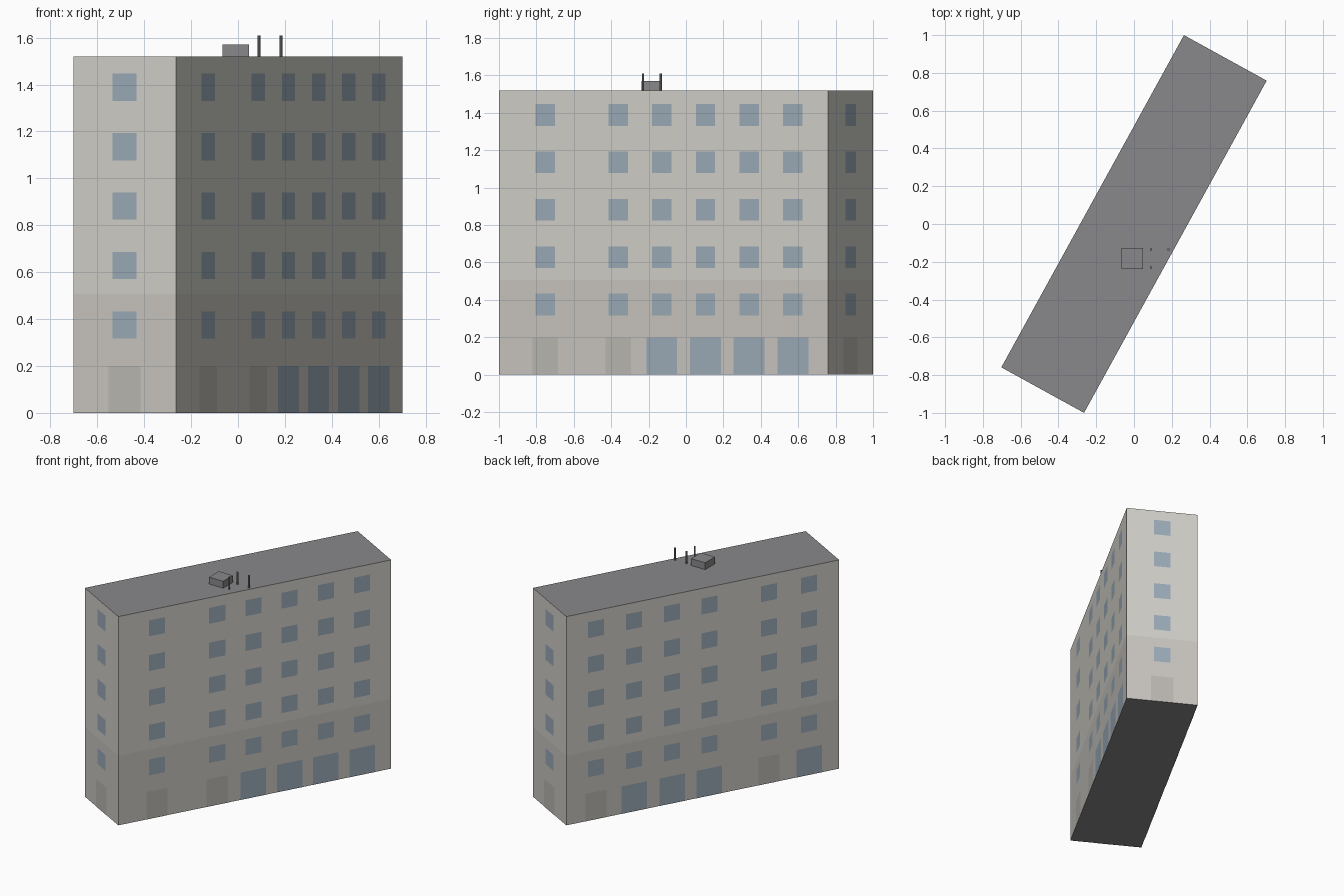
import bpy, bmesh, math
from mathutils import Matrix, Vector

if "Cube" in bpy.data.objects:
    bpy.data.objects.remove(bpy.data.objects["Cube"])

L, W, H = 2.007, 0.5, 1.52
BAND = H / 3                      # top of the darker lower storeys
ROT = Matrix.Rotation(math.radians(61.2), 4, 'Z')


def material(name, rgb):
    m = bpy.data.materials.new(name)
    m.diffuse_color = (*rgb, 1)
    m.use_nodes = True
    m.node_tree.nodes["Principled BSDF"].inputs["Base Color"].default_value = m.diffuse_color
    return m


UPPER = material("upper_wall", (0.64, 0.63, 0.58))
LOWER = material("lower_wall", (0.59, 0.57, 0.53))
GLASS = material("glass", (0.33, 0.41, 0.48))
DOOR = material("door", (0.50, 0.48, 0.45))
ROOF = material("roof", (0.25, 0.25, 0.26))


def quads(name, faces, mat):
    """One object from a list of four-corner faces given in building space."""
    bm = bmesh.new()
    for corners in faces:
        bm.faces.new([bm.verts.new(ROT @ Vector(c)) for c in corners])
    bmesh.ops.remove_doubles(bm, verts=bm.verts, dist=1e-5)
    me = bpy.data.meshes.new(name)
    bm.to_mesh(me)
    bm.free()
    me.materials.append(mat)
    ob = bpy.data.objects.new(name, me)
    bpy.context.collection.objects.link(ob)
    return ob


def panel(side, u, width, z0, z1, out=0.001):
    """Rectangle on wall 0..3 (counter-clockwise), u measured from its centre."""
    turn = Matrix.Rotation(side * math.pi / 2, 4, 'Z')
    d = (W if side % 2 == 0 else L) / 2 + out
    a, b = u - width / 2, u + width / 2
    return [turn @ Vector(c) for c in ((a, -d, z0), (b, -d, z0), (b, -d, z1), (a, -d, z1))]


# Shell: two wall rings, roof and floor
lengths = [L, W, L, W]
quads("lower_walls", [panel(i, 0, lengths[i], 0, BAND, 0) for i in range(4)], LOWER)
quads("upper_walls", [panel(i, 0, lengths[i], BAND, H, 0) for i in range(4)], UPPER)
x, y = L / 2, W / 2
quads("roof", [[(-x, -y, H), (x, -y, H), (x, y, H), (-x, y, H)]], ROOF)
quads("floor", [[(-x, y, 0), (x, y, 0), (x, -y, 0), (-x, -y, 0)]], ROOF)

# Window columns per wall: (position, has shop window at street level)
columns = [
    [(-0.72, 0), (-0.276, 0), (-0.01, 1), (0.257, 1), (0.523, 1), (0.79, 1)],
    [(0, 0)],
    [(-0.785, 0), (-0.505, 1), (-0.225, 1), (0.048, 1), (0.487, 0), (0.782, 1)],
    [(0, 0)],
]
windows, shops, doors = [], [], []
for side, cols in enumerate(columns):
    for u, shop in cols:
        for floor in range(1, 6):
            z = 0.317 + (floor - 1) * H / 6
            windows.append(panel(side, u, 0.118, z, z + 0.116))
        if shop:
            shops.append(panel(side, u, 0.188, 0, 0.2))
        else:
            doors.append(panel(side, u, 0.156, 0, 0.2))
quads("windows", windows, GLASS)
quads("shop_windows", shops, GLASS)
quads("doors", doors, DOOR)

# Rooftop unit, aligned with the axes
bpy.ops.mesh.primitive_cube_add(size=1, location=(-0.009, -0.183, H + 0.025))
unit = bpy.context.object
unit.name = "rooftop_unit"
unit.scale = (0.113, 0.112, 0.05)
unit.data.materials.append(ROOF)

# Rooftop poles
for i, (px, py) in enumerate([(0.09, -0.135), (0.09, -0.23), (0.183, -0.135)]):
    bpy.ops.mesh.primitive_cylinder_add(vertices=8, radius=0.006, depth=0.09,
                                        location=(px, py, H + 0.045))
    pole = bpy.context.object
    pole.name = f"rooftop_pole_{i + 1}"
    pole.data.materials.append(ROOF)
